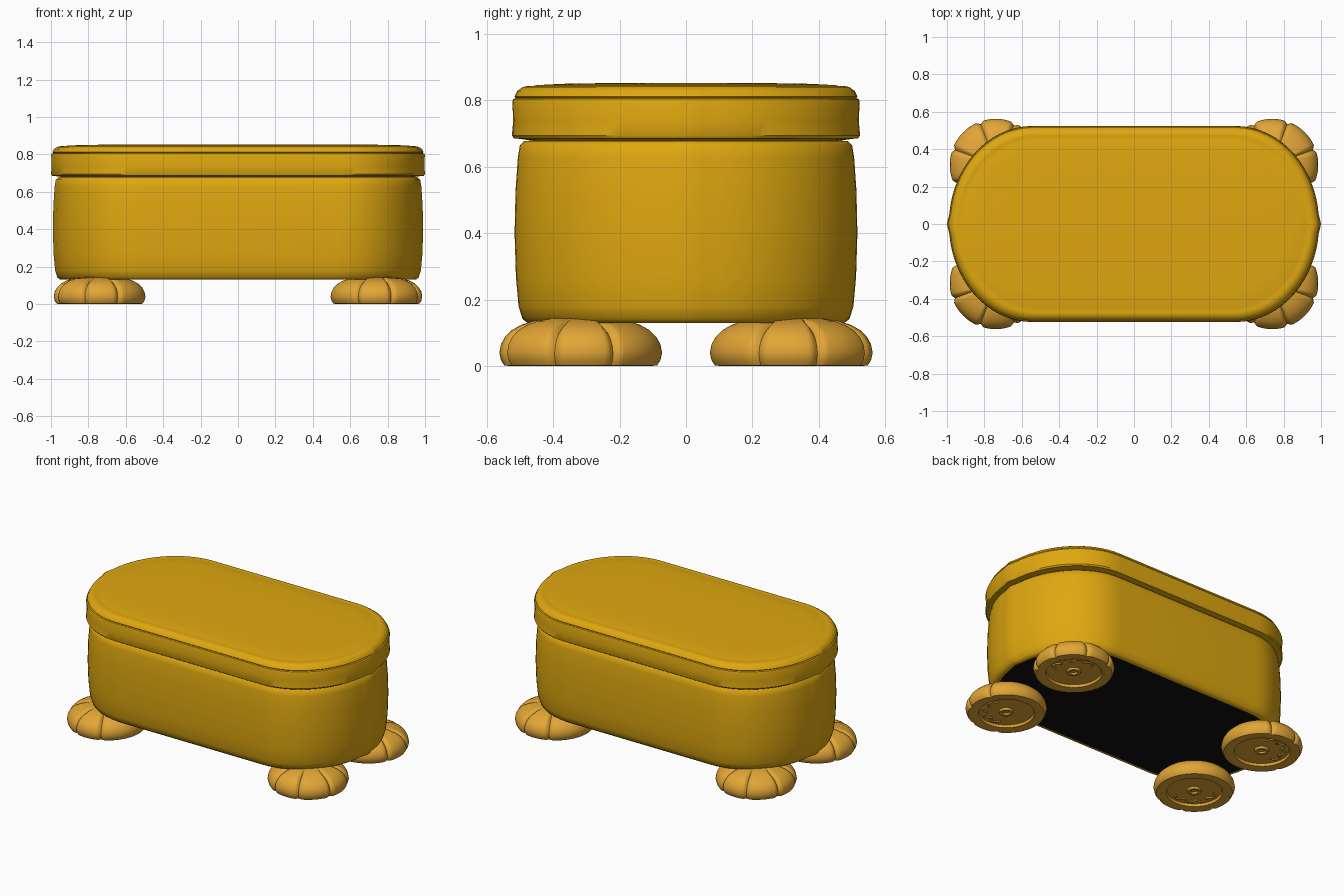
import bpy, bmesh, math
from math import pi, cos, sin, radians

cube = bpy.data.objects.get("Cube")
if cube:
    bpy.data.objects.remove(cube, do_unlink=True)


def material(name, rgb):
    m = bpy.data.materials.new(name)
    m.use_nodes = True
    color = (*rgb, 1)
    m.diffuse_color = color
    m.node_tree.nodes["Principled BSDF"].inputs["Base Color"].default_value = color
    return m


mustard = material("mustard fabric", (0.74, 0.39, 0.005))
tan = material("tan paw", (0.76, 0.38, 0.037))
black = material("black base", (0.005, 0.005, 0.005))


def finish(bm, name, mats, angle=40):
    bmesh.ops.recalc_face_normals(bm, faces=bm.faces)
    mesh = bpy.data.meshes.new(name)
    bm.to_mesh(mesh)
    bm.free()
    for m in mats:
        mesh.materials.append(m)
    ob = bpy.data.objects.new(name, mesh)
    bpy.context.collection.objects.link(ob)
    bpy.ops.object.select_all(action='DESELECT')
    ob.select_set(True)
    bpy.context.view_layer.objects.active = ob
    bpy.ops.object.shade_smooth_by_angle(angle=radians(angle))
    return ob


def bridge(bm, a, b):
    n = len(a)
    for i in range(n):
        j = (i + 1) % n
        bm.faces.new((a[i], a[j], b[j], b[i]))


def oblong(half_x, half_y, z, steps=32):
    """Oblong outline with elliptic ends and a slight seam point at each tip."""
    straight = 0.55 * half_x
    pts = []
    for side in (1, -1):
        for i in range(steps + 1):
            t = -pi / 2 + pi * i / steps
            x = straight + (half_x - straight) * cos(t)
            y = half_y * sin(t)
            if i == steps // 2:
                x += 0.01
            pts.append((side * x, side * y, z))
    return pts


def loft(name, half_x, half_y, profile, mats, base_slot=0):
    bm = bmesh.new()
    rings = [[bm.verts.new(p) for p in oblong(half_x - d, half_y - d, z)]
             for d, z in profile]
    for a, b in zip(rings, rings[1:]):
        bridge(bm, a, b)
    bm.faces.new(rings[0]).material_index = base_slot
    bm.faces.new(rings[-1])
    return finish(bm, name, mats)


# Upholstered body with a black underside: (inset, height)
loft("body", 0.98, 0.516,
     [(0.055, 0.13), (0.04, 0.13), (0.024, 0.142), (0.012, 0.18), (0.004, 0.27),
      (0, 0.4), (0.003, 0.53), (0.01, 0.63), (0.016, 0.665), (0.03, 0.678),
      (0.07, 0.68)], [mustard, black], 1)

# Cushioned lid with a seam around the top edge
loft("lid", 0.99, 0.524,
     [(0.07, 0.678), (0.025, 0.684), (0.006, 0.686), (0, 0.695), (0.004, 0.74),
      (0.001, 0.795), (0.004, 0.804), (0.012, 0.807), (0.008, 0.812),
      (0.016, 0.828), (0.032, 0.84), (0.05, 0.844), (0.058, 0.842),
      (0.075, 0.846), (0.15, 0.85), (0.33, 0.853)], [mustard])

# Paw: a revolved dome with toe creases and a dished underside
PAW = [(0.018, 0.018), (0.024, 0.007), (0.04, 0.007), (0.045, 0.02), (0.165, 0.02),
       (0.17, 0.004), (0.2, 0), (0.23, 0.002), (0.24, 0.018), (0.245, 0.04),
       (0.24, 0.066), (0.228, 0.088), (0.208, 0.108), (0.18, 0.124),
       (0.145, 0.136), (0.1, 0.143), (0.04, 0.145)]
CREASES = [radians(a) for a in (-70, -25, 25, 70)]


def paw_mesh(name):
    bm = bmesh.new()
    n = 144
    rings = []
    for k, (r, z) in enumerate(PAW):
        ring = []
        for i in range(n):
            t = -pi + 2 * pi * i / n
            dent = max(math.exp(-((t - c) / 0.05) ** 2) for c in CREASES)
            if k < 7 or r < 0.12:
                dent = 0
            s = r * (1 - 0.06 * dent)
            ring.append(bm.verts.new((s * cos(t), s * sin(t), z * (1 - 0.1 * dent))))
        rings.append(ring)
    for a, b in zip(rings, rings[1:]):
        bridge(bm, a, b)
    bm.faces.new(rings[0])
    bm.faces.new(rings[-1])
    return finish(bm, name, [tan], 50)


def toe_ridge(name):
    """Scalloped ridge beneath the toes."""
    curve = bpy.data.curves.new(name, 'CURVE')
    curve.dimensions = '3D'
    curve.bevel_depth = 0.006
    curve.bevel_resolution = 1
    spline = curve.splines.new('POLY')
    n = 40
    spline.points.add(n)
    for i, p in enumerate(spline.points):
        t = radians(-70 + 140 * i / n)
        r = 0.115 + 0.03 * abs(sin(4 * pi * i / n))
        p.co = (r * cos(t), r * sin(t), 0.019, 1)
    curve.materials.append(tan)
    ob = bpy.data.objects.new(name, curve)
    bpy.context.collection.objects.link(ob)
    return ob


for end, sy in (("front", -1), ("back", 1)):
    for side, sx in (("right", -1), ("left", 1)):
        for ob in (paw_mesh(f"{end}_{side}_paw"), toe_ridge(f"{end}_{side}_toe_ridge")):
            ob.location = (sx * 0.74, sy * 0.317, 0)
            ob.rotation_euler.z = math.atan2(sy, sx)
